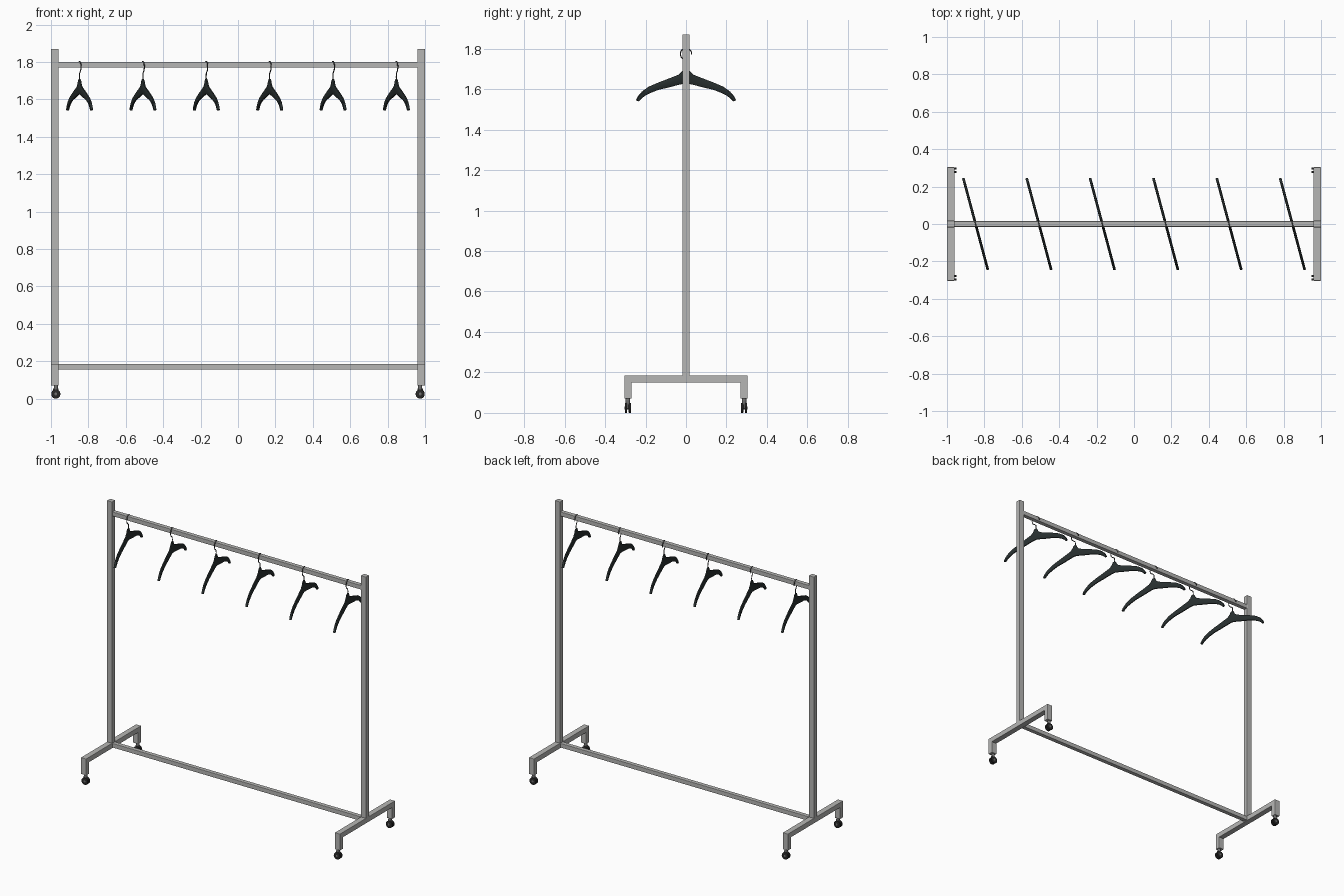
import bpy, bmesh, math
from mathutils import Matrix

if "Cube" in bpy.data.objects:
    bpy.data.objects.remove(bpy.data.objects["Cube"])

def material(name, rgb):
    m = bpy.data.materials.new(name)
    m.diffuse_color = (*rgb, 1)
    m.use_nodes = True
    m.node_tree.nodes["Principled BSDF"].inputs["Base Color"].default_value = m.diffuse_color
    return m

STEEL = material("brushed_steel", (0.47, 0.47, 0.46))
CASTER_GREY = material("caster_grey", (0.16, 0.16, 0.16))
RUBBER = material("black_rubber", (0.022, 0.022, 0.022))
HANGER = material("hanger_black", (0.022, 0.03, 0.03))
WIRE = material("hook_metal", (0.07, 0.07, 0.07))

def add_object(name, bm, mat, smooth=False):
    bmesh.ops.recalc_face_normals(bm, faces=bm.faces)
    me = bpy.data.meshes.new(name)
    bm.to_mesh(me)
    bm.free()
    me.materials.append(mat)
    ob = bpy.data.objects.new(name, me)
    bpy.context.collection.objects.link(ob)
    if smooth:
        bpy.ops.object.select_all(action='DESELECT')
        ob.select_set(True)
        bpy.context.view_layer.objects.active = ob
        bpy.ops.object.shade_smooth_by_angle(angle=math.radians(40))
    return ob

def box(name, x, y, z, mat, bevel=0.003):
    bm = bmesh.new()
    bmesh.ops.create_cube(bm, size=1)
    for v in bm.verts:
        for i, (lo, hi) in enumerate((x, y, z)):
            v.co[i] = hi if v.co[i] > 0 else lo
    bmesh.ops.bevel(bm, geom=bm.edges[:], offset=bevel, segments=2,
                    profile=0.5, affect='EDGES')
    return add_object(name, bm, mat)

def cylinder(name, centre, r, depth, axis, mat, sides=24):
    bm = bmesh.new()
    rot = Matrix.Rotation(math.pi / 2, 4, 'X') if axis == 'Y' else Matrix()
    bmesh.ops.create_cone(bm, cap_ends=True, segments=sides, radius1=r, radius2=r,
                          depth=depth, matrix=Matrix.Translation(centre) @ rot)
    rim = [e for e in bm.edges if any(len(f.verts) > 4 for f in e.link_faces)]
    bmesh.ops.bevel(bm, geom=rim, offset=min(r, depth) * 0.2, segments=2,
                    profile=0.5, affect='EDGES')
    return add_object(name, bm, mat, True)

# Rails
box("top_rail", (-0.965, 0.965), (-0.015, 0.015), (1.77, 1.80), STEEL)
box("bottom_rail", (-0.965, 0.965), (-0.015, 0.015), (0.155, 0.185), STEEL)

# End frames with feet and casters
for side, s in (("left", -1), ("right", 1)):
    xs = tuple(sorted((s * 0.96, s * 1.0)))
    box(f"{side}_upright", xs, (-0.0175, 0.0175), (0.18, 1.87), STEEL)
    box(f"{side}_foot_bar", xs, (-0.304, 0.304), (0.15, 0.186), STEEL)
    for end, e in (("front", -1), ("back", 1)):
        n = f"{side}_{end}"
        ys = tuple(sorted((e * 0.269, e * 0.304)))
        box(n + "_leg", xs, ys, (0.07, 0.156), STEEL)
        cx, cy = s * 0.974, e * 0.287
        cylinder(n + "_caster_stem", (cx, cy, 0.058), 0.011, 0.03, 'Z', CASTER_GREY, 16)
        box(n + "_caster_fork", (cx - 0.014, cx + 0.014), (cy - 0.005, cy + 0.005),
            (0.02, 0.055), CASTER_GREY, 0.002)
        for k, w in (("inner", -1), ("outer", 1)):
            cylinder(f"{n}_{k}_wheel", (cx, cy + w * 0.0095, 0.0245), 0.0245, 0.011,
                     'Y', RUBBER)
        cylinder(n + "_axle", (cx, cy, 0.0245), 0.008, 0.032, 'Y', CASTER_GREY, 16)

# Hanger body: half profile as (top y, top z, bottom y, bottom z)
HALF = [(0.0, 1.71, 0.0, 1.628), (0.010, 1.708, 0.012, 1.627),
        (0.018, 1.69, 0.03, 1.623), (0.036, 1.672, 0.055, 1.617),
        (0.08, 1.655, 0.09, 1.608), (0.14, 1.633, 0.14, 1.597),
        (0.19, 1.612, 0.183, 1.581), (0.225, 1.588, 0.212, 1.566),
        (0.245, 1.565, 0.230, 1.552), (0.255, 1.545, 0.241, 1.54)]
SECTION = [(0.0, 0.5), (0.15, 1), (0.85, 1), (1.0, 0.5),
           (1.0, -0.5), (0.85, -1), (0.15, -1), (0.0, -0.5)]

def hanger_body(name):
    stations = [(-a, b, -c, d) for a, b, c, d in HALF[:0:-1]] + HALF
    bm = bmesh.new()
    rings = []
    for ty, tz, by, bz in stations:
        rings.append([bm.verts.new((w * 0.007, by + (ty - by) * t, bz + (tz - bz) * t))
                      for t, w in SECTION])
    for a, b in zip(rings, rings[1:]):
        for i in range(8):
            j = (i + 1) % 8
            bm.faces.new((a[i], a[j], b[j], b[i]))
    bm.faces.new(rings[0])
    bm.faces.new(rings[-1])
    return add_object(name, bm, HANGER, True)

# Hook: short stem that swings round over the rail
def hanger_hook(name):
    path = [(0, 1.70), (0.003, 1.72), (0.001, 1.737)]
    for k in range(14):
        a = math.radians(-110 - k * 19.5)
        path.append((0.029 * math.cos(a), 1.774 + 0.029 * math.sin(a)))
    cu = bpy.data.curves.new(name, 'CURVE')
    cu.dimensions = '3D'
    cu.bevel_depth = 0.003
    cu.bevel_resolution = 2
    cu.use_fill_caps = True
    sp = cu.splines.new('POLY')
    sp.points.add(len(path) - 1)
    for p, (y, z) in zip(sp.points, path):
        p.co = (0, y, z, 1)
    cu.materials.append(WIRE)
    ob = bpy.data.objects.new(name, cu)
    bpy.context.collection.objects.link(ob)
    return ob

# Six hangers, each turned a little on the rail
for i in range(6):
    for ob in (hanger_body(f"hanger_{i + 1}"), hanger_hook(f"hanger_hook_{i + 1}")):
        ob.location.x = -0.847 + i * 0.3388
        ob.rotation_euler.z = math.radians(15)
